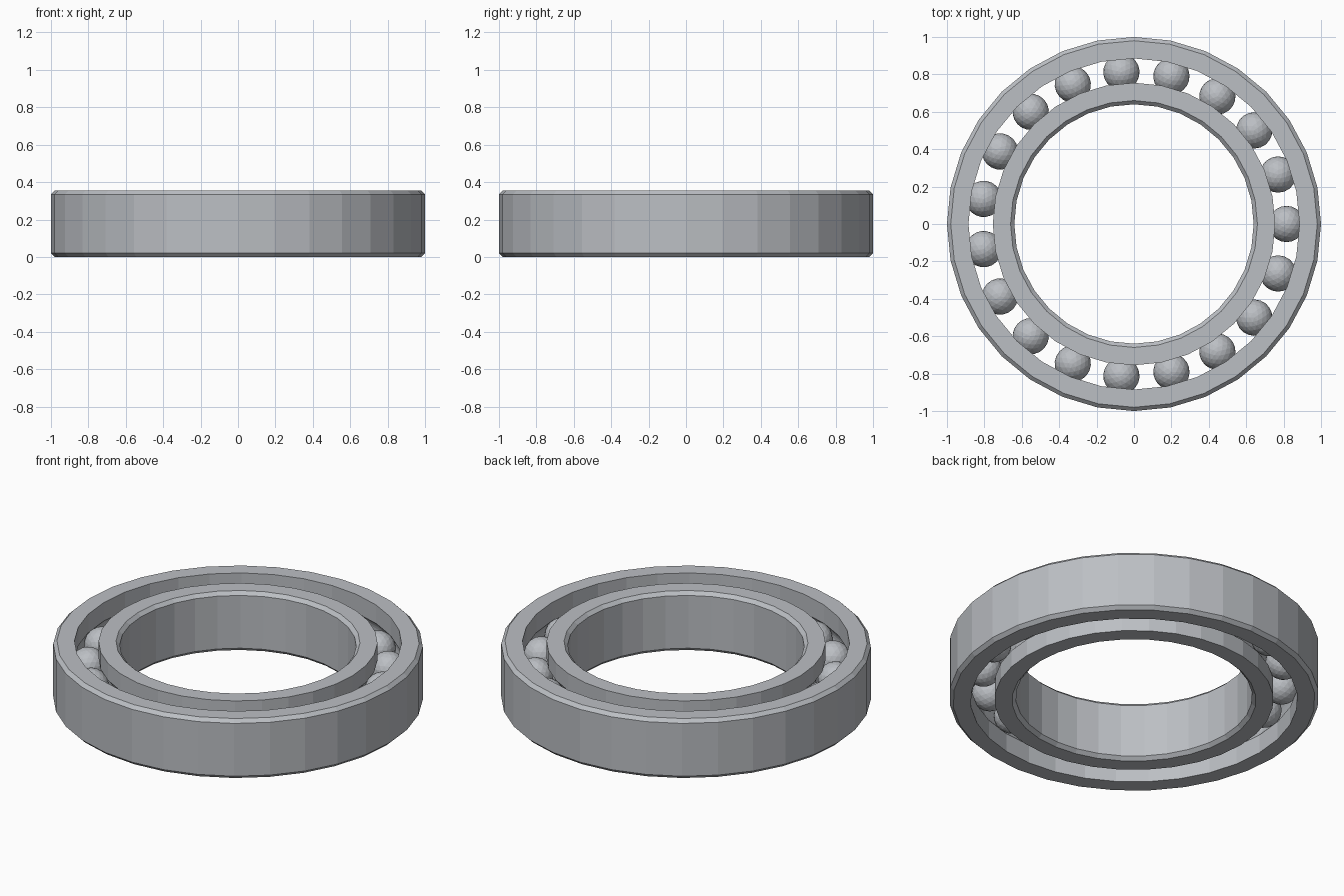
import bpy
import bmesh
from math import cos, sin, pi, asin, sqrt
from mathutils import Matrix, Vector

HEIGHT = 0.355
MID = HEIGHT / 2
SIDES = 32
BALLS = 19
PITCH = 0.815    # radius of the circle of ball centres
BALL_R = 0.097
CHAMFER = 0.02

cube = bpy.data.objects.get("Cube")
if cube:
    bpy.data.objects.remove(cube)

steel = bpy.data.materials.new("brushed_steel")
steel.use_nodes = True
colour = (0.5, 0.52, 0.55, 1)
steel.diffuse_color = colour
steel.node_tree.nodes["Principled BSDF"].inputs["Base Color"].default_value = colour


def add_object(name, bm):
    bmesh.ops.recalc_face_normals(bm, faces=bm.faces)
    mesh = bpy.data.meshes.new(name)
    bm.to_mesh(mesh)
    bm.free()
    mesh.materials.append(steel)
    obj = bpy.data.objects.new(name, mesh)
    bpy.context.collection.objects.link(obj)


def race(name, plain_r, groove_r):
    """Ring with a chamfered plain wall and a round ball groove in the other."""
    side = 1 if plain_r > groove_r else -1
    edge = plain_r - side * CHAMFER
    profile = [(groove_r, 0), (edge, 0), (plain_r, CHAMFER),
               (plain_r, HEIGHT - CHAMFER), (edge, HEIGHT), (groove_r, HEIGHT)]
    # Groove arc follows the balls, from its upper lip to its lower lip
    lip = sqrt(BALL_R ** 2 - (groove_r - PITCH) ** 2)
    reach = asin(lip / BALL_R)
    steps = 8
    for i in range(steps + 1):
        a = reach * (1 - 2 * i / steps)
        profile.append((PITCH + side * BALL_R * cos(a), MID + BALL_R * sin(a)))

    bm = bmesh.new()
    loops = []
    for s in range(SIDES):
        t = 2 * pi * s / SIDES
        loops.append([bm.verts.new((r * cos(t), r * sin(t), z)) for r, z in profile])
    for s in range(SIDES):
        a, b = loops[s], loops[(s + 1) % SIDES]
        for i in range(len(profile)):
            j = (i + 1) % len(profile)
            bm.faces.new((a[i], a[j], b[j], b[i]))
    add_object(name, bm)


# Outer and inner rings
race("outer_ring", 1.0, 0.885)
race("inner_ring", 0.64, 0.755)

# Faceted balls spaced evenly between the rings
for n in range(BALLS):
    t = 2 * pi * n / BALLS
    bm = bmesh.new()
    place = Matrix.Translation(Vector((PITCH * cos(t), PITCH * sin(t), MID)))
    bmesh.ops.create_icosphere(bm, subdivisions=3, radius=BALL_R,
                               matrix=place @ Matrix.Rotation(t, 4, "Z"))
    add_object(f"ball_{n + 1}", bm)
